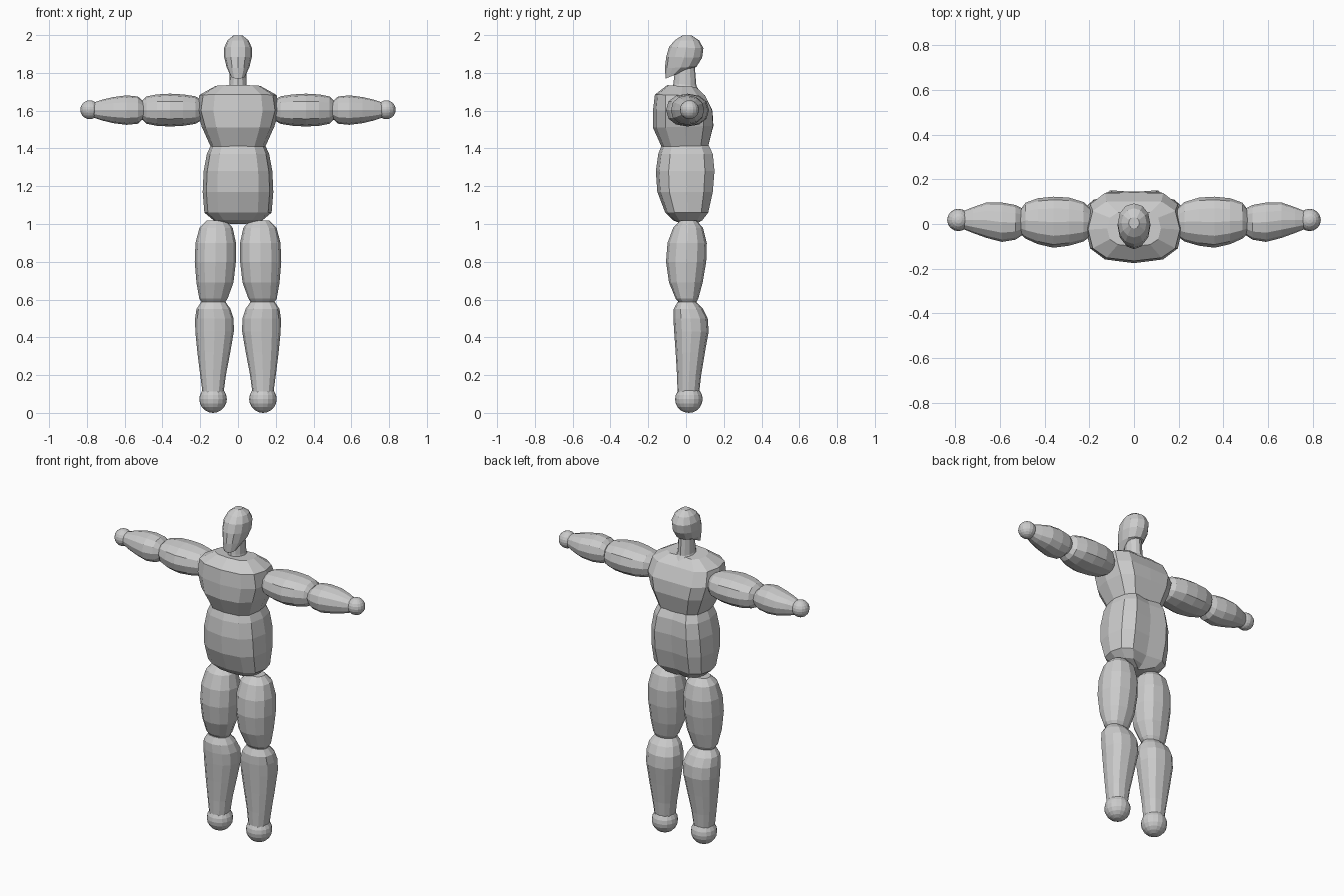
import bpy, bmesh, math


def power(v, e):
    return math.copysign(abs(v) ** e, v)


def loft(name, sections, sides=12, boxy=2.0, groove=0.0, centre=0.0, arm=False, side=1):
    """Section: (front_y, front_z, back_y, back_z, half_width[, centre_x])."""
    bm = bmesh.new()
    rings = []
    for s in sections:
        fy, fz, by, bz, w = s[:5]
        cx = s[5] if len(s) > 5 else centre
        ring = []
        for i in range(sides):
            a = 2 * math.pi * i / sides
            t = -power(math.cos(a), 2 / boxy)          # -1 front, +1 back
            x = cx + w * power(math.sin(a), 2 / boxy)
            y = (fy + by) / 2 + t * (by - fy) / 2
            z = (fz + bz) / 2 + t * (bz - fz) / 2
            if i == sides // 2:
                y -= groove
            co = (z * side, y, x) if arm else (x * side, y, z)
            ring.append(bm.verts.new(co))
        rings.append(ring)
    for r, q in zip(rings, rings[1:]):
        for i in range(sides):
            j = (i + 1) % sides
            bm.faces.new((r[i], r[j], q[j], q[i]))
    bm.faces.new(rings[0])
    bm.faces.new(rings[-1])
    bmesh.ops.recalc_face_normals(bm, faces=bm.faces)
    me = bpy.data.meshes.new(name)
    bm.to_mesh(me)
    bm.free()
    ob = bpy.data.objects.new(name, me)
    bpy.context.collection.objects.link(ob)
    return ob


def level(rows):
    """Horizontal sections from (z, front_y, back_y, half_width[, centre_x])."""
    return [(r[1], r[0], r[2], r[0], *r[3:]) for r in rows]


def ball(name, loc, radius):
    bpy.ops.mesh.primitive_uv_sphere_add(segments=16, ring_count=10, radius=radius, location=loc)
    bpy.context.object.name = name


# Head and neck
loft("head", [
    (-0.108, 1.77, -0.04, 1.797, 0.038),
    (-0.112, 1.825, 0.055, 1.832, 0.060),
    (-0.105, 1.885, 0.085, 1.88, 0.073),
    (-0.090, 1.937, 0.092, 1.93, 0.073),
    (-0.060, 1.972, 0.070, 1.972, 0.056),
    (-0.020, 1.998, 0.030, 1.998, 0.024)], boxy=2.1)
loft("neck", [
    (-0.075, 1.70, 0.10, 1.66, 0.065),
    (-0.067, 1.745, 0.055, 1.73, 0.046),
    (-0.058, 1.82, 0.045, 1.85, 0.042)])

# Torso: chest over belly, with a groove down the back
loft("chest", [
    (-0.13, 1.41, 0.13, 1.41, 0.145),
    (-0.175, 1.51, 0.16, 1.52, 0.192),
    (-0.175, 1.60, 0.155, 1.60, 0.218),
    (-0.165, 1.685, 0.115, 1.68, 0.205),
    (-0.10, 1.735, 0.06, 1.725, 0.12)], boxy=2.7, groove=0.015)
loft("belly", level([
    (1.00, -0.02, 0.06, 0.04),
    (1.02, -0.07, 0.095, 0.13),
    (1.06, -0.11, 0.13, 0.178),
    (1.17, -0.152, 0.158, 0.187),
    (1.28, -0.16, 0.168, 0.182),
    (1.37, -0.147, 0.158, 0.165),
    (1.415, -0.13, 0.135, 0.145)]), boxy=2.6, groove=0.025)

# Limbs, made for both sides
for label, s in (("right", 1), ("left", -1)):
    loft(label + "_upper_arm", level([
        (0.195, -0.055, 0.07, 0.055),
        (0.225, -0.078, 0.098, 0.073),
        (0.29, -0.097, 0.118, 0.083),
        (0.36, -0.106, 0.122, 0.087),
        (0.43, -0.09, 0.115, 0.083),
        (0.485, -0.065, 0.095, 0.072),
        (0.507, -0.045, 0.065, 0.05)]), boxy=2.2, centre=1.603, arm=True, side=s)
    loft(label + "_forearm", level([
        (0.50, -0.05, 0.07, 0.045),
        (0.53, -0.07, 0.085, 0.072),
        (0.59, -0.08, 0.096, 0.078),
        (0.66, -0.062, 0.096, 0.069),
        (0.72, -0.04, 0.075, 0.055),
        (0.77, -0.02, 0.055, 0.038)]), boxy=2.2, centre=1.603, arm=True, side=s)
    ball(label + "_hand", (0.785 * s, 0.018, 1.605), 0.05)
    loft(label + "_thigh", level([
        (0.575, -0.03, 0.05, 0.055, 0.13),
        (0.605, -0.055, 0.065, 0.075, 0.13),
        (0.69, -0.09, 0.088, 0.098, 0.122),
        (0.80, -0.106, 0.107, 0.109, 0.12),
        (0.90, -0.098, 0.11, 0.107, 0.118),
        (0.98, -0.068, 0.09, 0.088, 0.116),
        (1.018, -0.03, 0.055, 0.052, 0.115)]), boxy=2.2, side=s)
    loft(label + "_shin", level([
        (0.11, -0.045, 0.07, 0.056, 0.132),
        (0.20, -0.048, 0.08, 0.068, 0.132),
        (0.32, -0.055, 0.10, 0.087, 0.128),
        (0.43, -0.063, 0.12, 0.102, 0.124),
        (0.50, -0.067, 0.115, 0.102, 0.125),
        (0.55, -0.065, 0.09, 0.09, 0.13),
        (0.587, -0.045, 0.055, 0.065, 0.13)]), boxy=2.3, side=s)
    ball(label + "_foot", (0.132 * s, 0.015, 0.073), 0.073)
